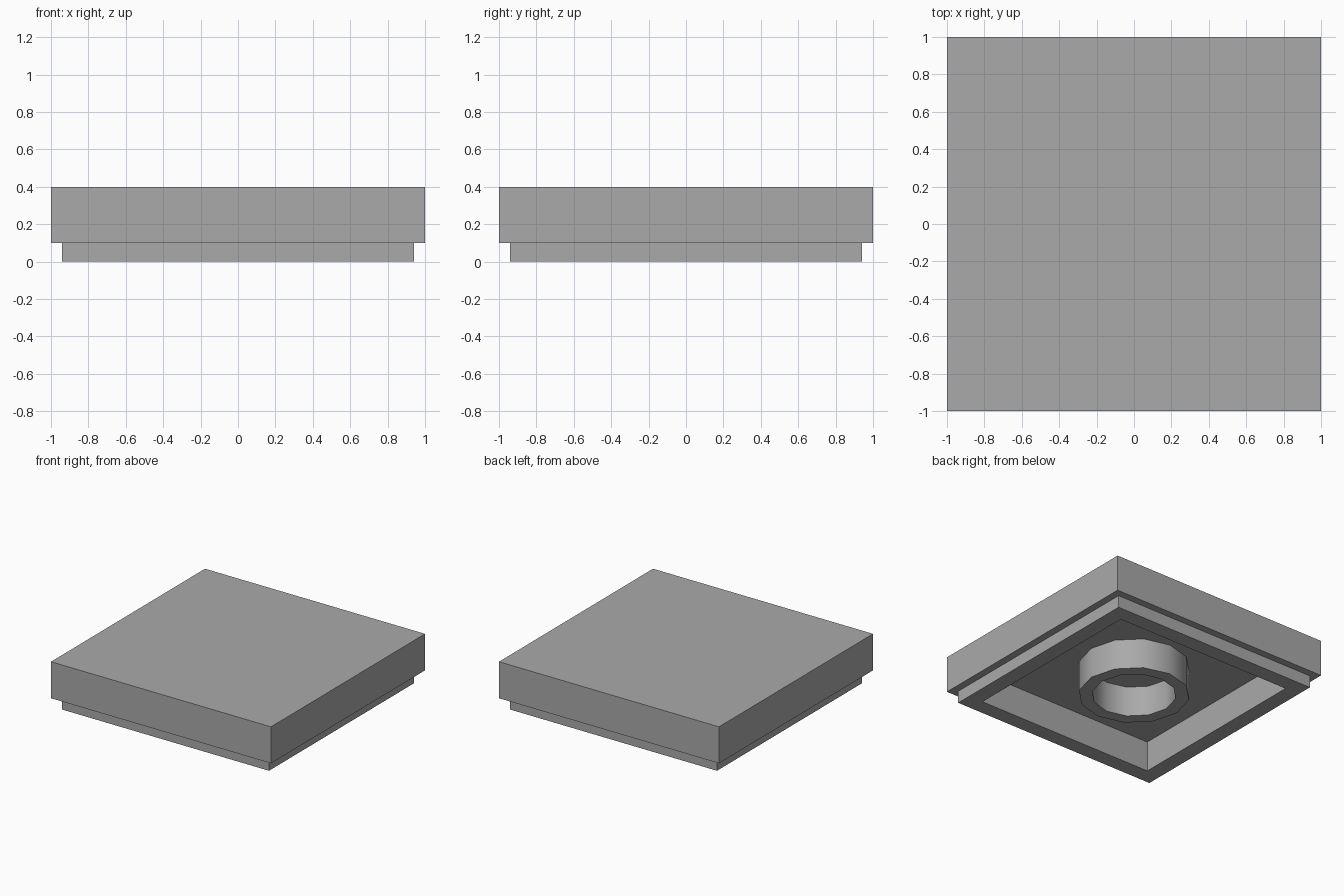
import bpy
import bmesh
import math

if "Cube" in bpy.data.objects:
    bpy.data.objects.remove(bpy.data.objects["Cube"], do_unlink=True)

TOP, STEP, CEILING = 0.4, 0.1, 0.25

grey = bpy.data.materials.new("mid grey")
grey.use_nodes = True
colour = (0.4, 0.4, 0.4, 1)
grey.diffuse_color = colour
grey.node_tree.nodes["Principled BSDF"].inputs["Base Color"].default_value = colour


def ring(bm, radius, z, sides, turn=0):
    """Regular polygon of vertices at height z."""
    angles = [turn + 2 * math.pi * i / sides for i in range(sides)]
    return [bm.verts.new((radius * math.cos(a), radius * math.sin(a), z)) for a in angles]


def lathe(name, profile, sides, turn=0, caps=False):
    """Sweep (radius, z) points around z; cap both ends or close the loop."""
    bm = bmesh.new()
    rings = [ring(bm, r, z, sides, turn) for r, z in profile]
    pairs = list(zip(rings, rings[1:]))
    if caps:
        bm.faces.new(rings[0])
        bm.faces.new(rings[-1])
    else:
        pairs.append((rings[-1], rings[0]))
    for a, b in pairs:
        for i in range(sides):
            j = (i + 1) % sides
            bm.faces.new((a[i], a[j], b[j], b[i]))
    bmesh.ops.recalc_face_normals(bm, faces=bm.faces)
    mesh = bpy.data.meshes.new(name)
    bm.to_mesh(mesh)
    bm.free()
    mesh.materials.append(grey)
    obj = bpy.data.objects.new(name, mesh)
    bpy.context.collection.objects.link(obj)
    return obj


# Square slab with a recessed lower rim and a hollow underside
half_widths = [(1, TOP), (1, STEP), (0.94, STEP), (0.94, 0), (0.81, 0), (0.81, CEILING)]
lathe("tile_body", [(w * math.sqrt(2), z) for w, z in half_widths],
      4, turn=math.pi / 4, caps=True)

# Twelve-sided socket tube hanging from the ceiling
tube = lathe("socket_tube", [(0.42, CEILING), (0.42, 0), (0.318, 0), (0.318, CEILING)], 12)
bpy.ops.object.select_all(action="DESELECT")
tube.select_set(True)
bpy.context.view_layer.objects.active = tube
bpy.ops.object.shade_smooth_by_angle(angle=math.radians(40))
